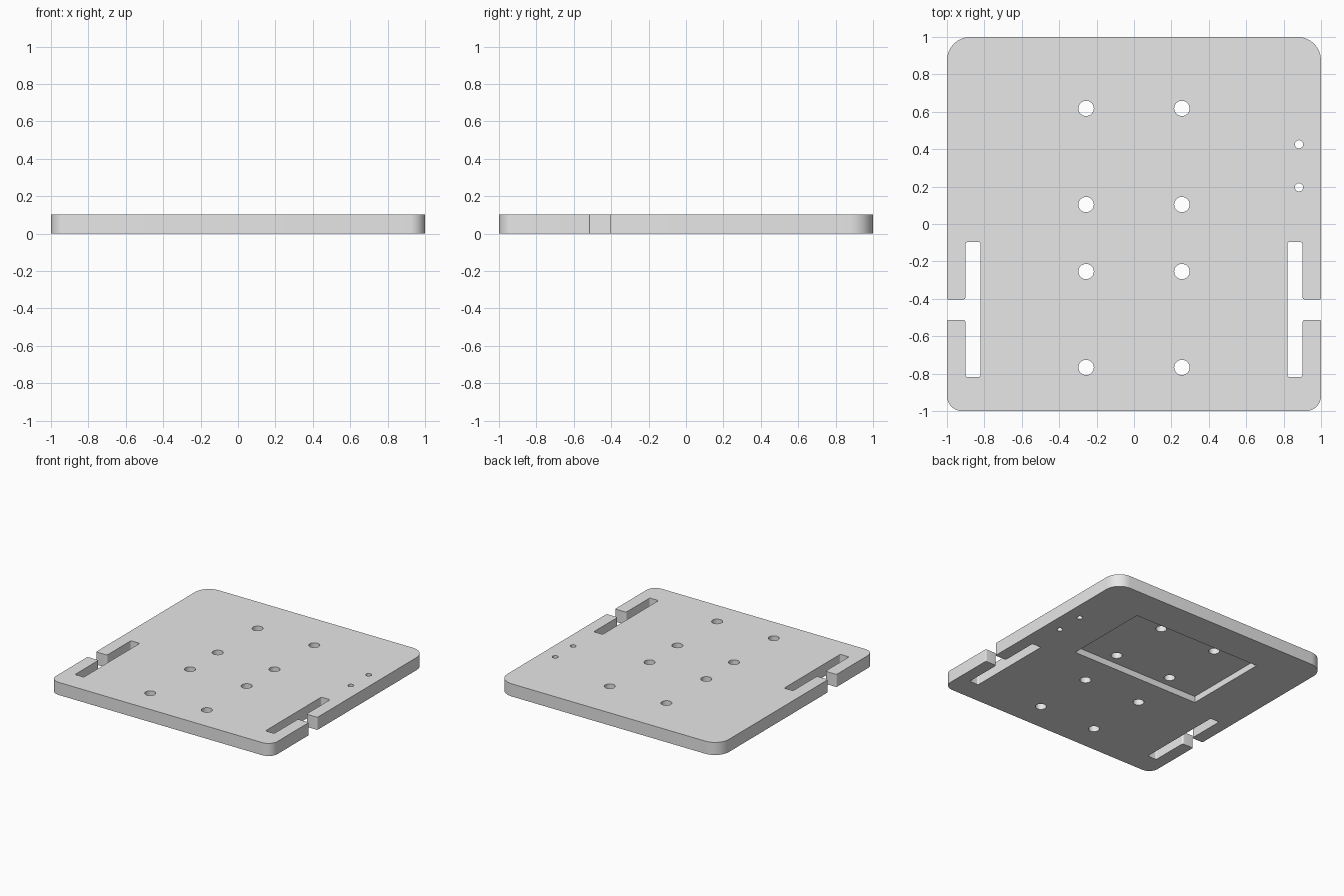
import bpy, bmesh, math
from mathutils import Vector, Matrix

if "Cube" in bpy.data.objects:
    bpy.data.objects.remove(bpy.data.objects["Cube"], do_unlink=True)

THICK = 0.103
POCKET_DEPTH = 0.051

grey = bpy.data.materials.new("plain_grey")
grey.use_nodes = True
grey.diffuse_color = (0.8, 0.8, 0.8, 1)
grey.node_tree.nodes["Principled BSDF"].inputs["Base Color"].default_value = (0.8, 0.8, 0.8, 1)


def make_object(name, bm):
    bmesh.ops.recalc_face_normals(bm, faces=bm.faces)
    mesh = bpy.data.meshes.new(name)
    bm.to_mesh(mesh)
    bm.free()
    mesh.materials.append(grey)
    obj = bpy.data.objects.new(name, mesh)
    bpy.context.collection.objects.link(obj)
    return obj


def fillet(corners, steps=8):
    """Round each right-angled corner (x, y, radius) of a closed outline."""
    points = []
    for i, (x, y, r) in enumerate(corners):
        p = Vector((x, y))
        u = (Vector(corners[i - 1][:2]) - p).normalized()
        v = (Vector(corners[(i + 1) % len(corners)][:2]) - p).normalized()
        for k in range(steps + 1):
            t = math.pi / 2 * k / steps
            points.append(p + r * (u + v) - r * (v * math.cos(t) + u * math.sin(t)))
    return points


# Plate outline: one side with its T-shaped strap slot, then mirrored
side = [(1, -1, 0.08),
        (1, -0.513, 0.008), (0.9, -0.513, 0.015),
        (0.9, -0.818, 0.01), (0.82, -0.818, 0.012),
        (0.82, -0.096, 0.012), (0.9, -0.096, 0.012),
        (0.9, -0.404, 0.015), (1, -0.404, 0.008),
        (1, 1, 0.125)]
outline = fillet(side + [(-x, y, r) for x, y, r in reversed(side)])

bm = bmesh.new()
base = bm.faces.new([bm.verts.new((p.x, p.y, 0)) for p in outline])
top = bmesh.ops.extrude_face_region(bm, geom=[base])["geom"]
bmesh.ops.translate(bm, vec=(0, 0, THICK),
                    verts=[g for g in top if isinstance(g, bmesh.types.BMVert)])
plate = make_object("base_plate", bm)

# Pocket cutter for the underside
bm = bmesh.new()
bmesh.ops.create_cube(bm, size=1, matrix=Matrix.Translation((0, 0.367, 0))
                      @ Matrix.Diagonal((1.154, 0.71, 2 * POCKET_DEPTH, 1)))
pocket = make_object("pocket_cutter", bm)

# Through-hole cutters: eight mounting holes and two small side holes
holes = [(sx * 0.256, y, 0.041) for sx in (-1, 1) for y in (-0.767, -0.254, 0.104, 0.618)]
holes += [(0.882, y, 0.022) for y in (0.196, 0.426)]
bm = bmesh.new()
for x, y, r in holes:
    bmesh.ops.create_cone(bm, cap_ends=True, segments=32, radius1=r, radius2=r,
                          depth=0.4, matrix=Matrix.Translation((x, y, 0.05)))
drill = make_object("hole_cutter", bm)

# Cut the plate and remove the cutters
bpy.context.view_layer.objects.active = plate
plate.select_set(True)
for cutter in (pocket, drill):
    cutter.hide_render = True
    mod = plate.modifiers.new(cutter.name, 'BOOLEAN')
    mod.operation = 'DIFFERENCE'
    mod.solver = 'EXACT'
    mod.object = cutter
    bpy.ops.object.modifier_apply(modifier=mod.name)
    bpy.data.objects.remove(cutter, do_unlink=True)

bpy.ops.object.shade_smooth_by_angle(angle=math.radians(30))
